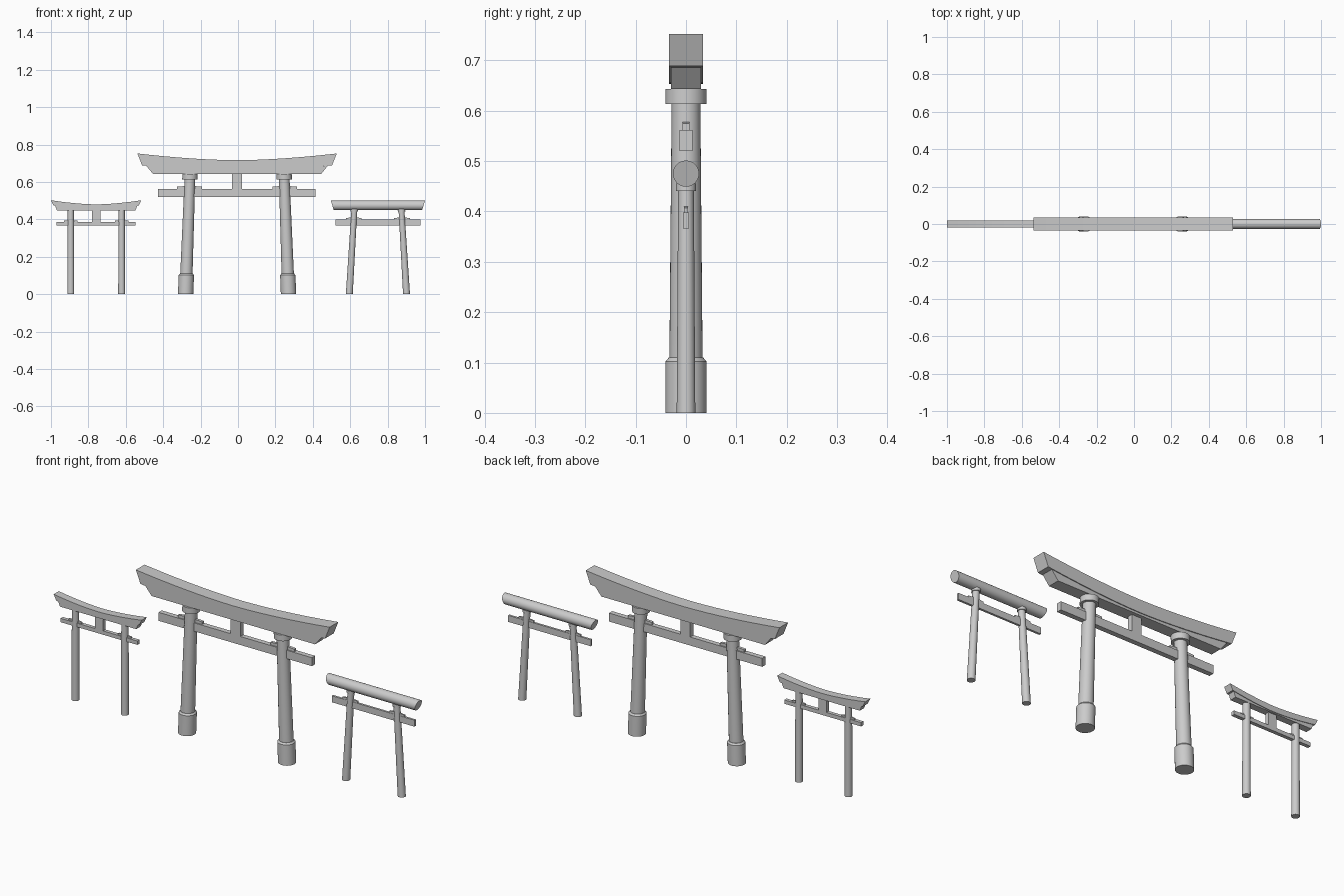
import bpy, bmesh, math
from mathutils import Vector

if "Cube" in bpy.data.objects:
    bpy.data.objects.remove(bpy.data.objects["Cube"])


def make(name, bm, smooth=False):
    bmesh.ops.recalc_face_normals(bm, faces=bm.faces)
    me = bpy.data.meshes.new(name)
    bm.to_mesh(me)
    bm.free()
    ob = bpy.data.objects.new(name, me)
    bpy.context.collection.objects.link(ob)
    if smooth:
        bpy.ops.object.select_all(action='DESELECT')
        ob.select_set(True)
        bpy.context.view_layer.objects.active = ob
        bpy.ops.object.shade_smooth_by_angle(angle=math.radians(35))
    return ob


def prism(name, pts, half):
    """Extrude an xz outline from y=-half to y=+half."""
    bm = bmesh.new()
    face = bm.faces.new([bm.verts.new((x, -half, z)) for x, z in pts])
    ext = bmesh.ops.extrude_face_region(bm, geom=[face])['geom']
    bmesh.ops.translate(bm, vec=(0, 2 * half, 0),
                        verts=[v for v in ext if isinstance(v, bmesh.types.BMVert)])
    return make(name, bm)


def box(name, x0, x1, z0, z1, half):
    return prism(name, [(x0, z0), (x1, z0), (x1, z1), (x0, z1)], half)


def post(name, foot_x, lean, rings, seg=32):
    """Round post from (z, radius) rings; the axis shifts by lean per unit of height."""
    bm = bmesh.new()
    loops = []
    for z, r in rings:
        loops.append([bm.verts.new((foot_x + lean * z + r * math.cos(a), r * math.sin(a), z))
                      for a in (2 * math.pi * i / seg for i in range(seg))])
    for a, b in zip(loops, loops[1:]):
        for i in range(seg):
            j = (i + 1) % seg
            bm.faces.new((a[i], a[j], b[j], b[i]))
    bm.faces.new(loops[0][::-1])
    bm.faces.new(loops[-1])
    return make(name, bm, True)


def curved_lintel(name, cx, half_top, half_bot, z_mid, z_end, thick, half_y, n=16):
    """Upswept lintel with slanted ends."""
    ts = [-1 + 2 * i / n for i in range(n + 1)]
    rise = lambda t: (z_end - z_mid) * abs(t) ** 1.7
    top = [(cx + half_top * t, z_mid + rise(t)) for t in ts]
    bot = [(cx + half_bot * t, z_mid - thick + rise(t)) for t in ts]
    return prism(name, top + bot[::-1], half_y)


def under_lintel(name, cx, half_top, half_bot, z_bot, z_mid, z_end, half_y, n=16):
    """Flat-bottomed beam whose top follows the lintel above."""
    ts = [-1 + 2 * i / n for i in range(n + 1)]
    top = [(cx + half_top * t, z_mid + (z_end - z_mid) * abs(t) ** 1.7) for t in ts]
    return prism(name, top + [(cx + half_bot, z_bot), (cx - half_bot, z_bot)], half_y)


def wedges(name, post_x, inner, outer, z0, z1, half):
    """A pair of wedges either side of a post, thick end outwards."""
    for tag, s in (("left", -1), ("right", 1)):
        prism(f"{name}_{tag}", [(post_x + s * inner, z0), (post_x + s * outer, z0),
                                (post_x + s * outer, z1 - 0.003), (post_x + s * inner, z1)], half)


# Large central gate
cx = -0.005
curved_lintel("main_top_lintel", cx, 0.533, 0.508, 0.716, 0.752, 0.063, 0.034)
under_lintel("main_under_lintel", cx, 0.485, 0.45, 0.643, 0.654, 0.686, 0.030)
box("main_tie_beam", -0.428, 0.415, 0.52, 0.562, 0.0125)
box("main_strut", cx - 0.027, cx + 0.027, 0.56, 0.656, 0.0125)
for side, s in (("left", -1), ("right", 1)):
    foot, lean = cx + s * 0.275, -s * 0.037
    post(f"main_post_{side}", foot, lean, [(0, 0.033), (0.1, 0.033), (0.615, 0.0285)])
    post(f"main_post_sleeve_{side}", foot, lean, [(0, 0.041), (0.102, 0.041), (0.11, 0.034)])
    post(f"main_post_cap_{side}", foot, lean, [(0.613, 0.041), (0.643, 0.041)])
    wedges(f"main_wedge_{side}", foot + lean * 0.56, 0.02, 0.066, 0.561, 0.578, 0.007)

# Small left gate with straight posts
cx = -0.758
curved_lintel("left_top_lintel", cx, 0.242, 0.228, 0.48, 0.502, 0.028, 0.020)
under_lintel("left_under_lintel", cx, 0.22, 0.21, 0.448, 0.453, 0.473, 0.017)
box("left_tie_beam", -0.97, -0.547, 0.367, 0.386, 0.009)
box("left_strut", cx - 0.022, cx + 0.022, 0.385, 0.454, 0.009)
for side, s in (("left", -1), ("right", 1)):
    x = cx + s * 0.136
    post(f"left_post_{side}", x, 0, [(0, 0.0185), (0.449, 0.0165)])
    wedges(f"left_wedge_{side}", x, 0.01, 0.036, 0.385, 0.396, 0.004)

# Small right gate with a round lintel and leaning posts
cx = 0.748
bm = bmesh.new()
seg, r, zc = 32, 0.026, 0.475
ends = []
for s in (-1, 1):
    ends.append([bm.verts.new((cx + s * (0.244 + 0.3 * r * math.sin(a)),
                               r * math.cos(a), zc + r * math.sin(a)))
                 for a in (2 * math.pi * i / seg for i in range(seg))])
for i in range(seg):
    j = (i + 1) % seg
    bm.faces.new((ends[0][i], ends[0][j], ends[1][j], ends[1][i]))
for loop in ends:
    bm.faces.new(loop)
make("right_round_lintel", bm, True)
box("right_tie_beam", 0.52, 0.975, 0.366, 0.398, 0.0055)
for side, s in (("left", -1), ("right", 1)):
    foot, lean = cx + s * 0.153, -s * 0.06
    post(f"right_post_{side}", foot, lean, [(0, 0.0185), (0.455, 0.0155)])
    post(f"right_post_collar_{side}", foot, lean, [(0.441, 0.02), (0.455, 0.02)])
    wedges(f"right_wedge_{side}", foot + lean * 0.4, 0.01, 0.042, 0.397, 0.41, 0.004)
